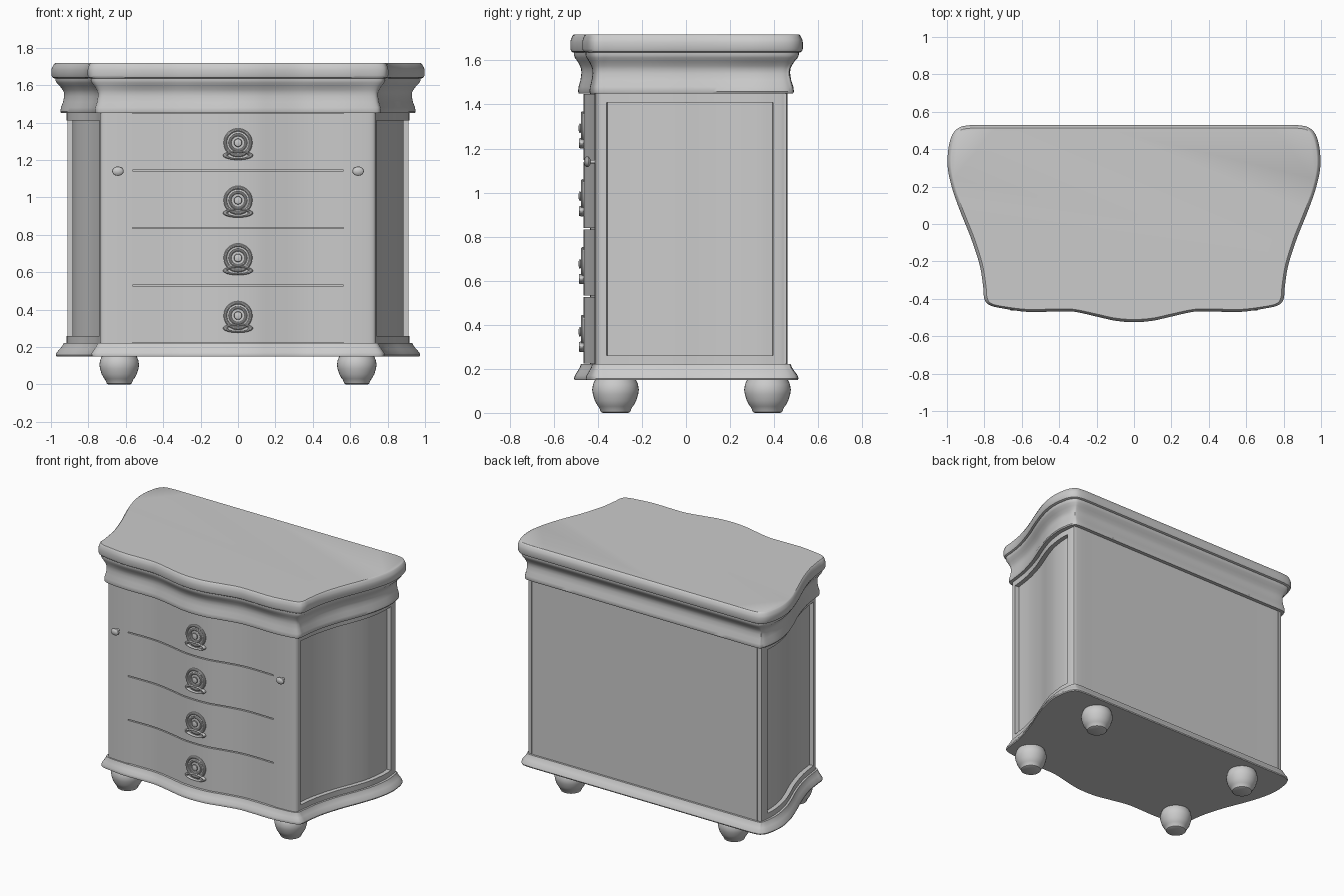
import bpy, bmesh, math
from mathutils import Vector, Matrix

if "Cube" in bpy.data.objects:
    bpy.data.objects.remove(bpy.data.objects["Cube"])

K = 6  # smoothing steps between outline points
# half plan outline, front centre to back centre: top x, y, body x, y
PLAN = [(0, -.525, 0, -.465), (.1, -.517, .1, -.459), (.2, -.495, .2, -.438),
        (.32, -.469, .32, -.417), (.42, -.468, .42, -.412), (.565, -.47, .565, -.415),
        (.68, -.455, .66, -.412), (.77, -.435, .715, -.405), (.80, -.40, .735, -.39),
        (.807, -.33, .74, -.36), (.825, -.22, .76, -.22), (.87, -.08, .805, -.06),
        (.93, .07, .86, .08), (.975, .2, .898, .2), (.997, .32, .915, .32),
        (.985, .44, .912, .395), (.95, .505, .905, .445), (.88, .528, .885, .46),
        (.70, .53, .70, .46), (.35, .53, .35, .46), (0, .53, 0, .46)]


def smooth_half(pts):
    pts = [Vector(p) for p in pts]
    flip = lambda p: Vector((-p[0], p[1]))
    ext = [flip(pts[1])] + pts + [flip(pts[-2])]
    out = []
    for i in range(1, len(ext) - 2):
        a, b, c, d = ext[i - 1:i + 3]
        for k in range(K):
            t = k / K
            out.append(.5 * (2 * b + (c - a) * t + (2 * a - 5 * b + 4 * c - d) * t * t
                             + (3 * b - a - 3 * c + d) * t ** 3))
    return out + [pts[-1]]


def full(half):
    return half + [Vector((-p.x, p.y)) for p in reversed(half[1:-1])]


def offset(loop, d):
    res = []
    for i, p in enumerate(loop):
        t = (loop[(i + 1) % len(loop)] - loop[i - 1]).normalized()
        res.append(p - d * Vector((t.y, -t.x)))
    return res


TOP = full(smooth_half([p[:2] for p in PLAN]))
BODY = full(smooth_half([p[2:] for p in PLAN]))
INNER = offset(BODY, .03)
N = len(BODY)


def loft(name, rings, matrix=Matrix()):
    """Skin closed rings of 3D points and cap both ends."""
    bm = bmesh.new()
    vs = [[bm.verts.new(matrix @ Vector(p)) for p in r] for r in rings]
    n = len(vs[0])
    for a, b in zip(vs, vs[1:]):
        for i in range(n):
            j = (i + 1) % n
            bm.faces.new((a[i], a[j], b[j], b[i]))
    bm.faces.new(vs[0][::-1])
    bm.faces.new(vs[-1])
    bmesh.ops.recalc_face_normals(bm, faces=bm.faces)
    me = bpy.data.meshes.new(name)
    bm.to_mesh(me)
    bm.free()
    ob = bpy.data.objects.new(name, me)
    bpy.context.collection.objects.link(ob)
    return ob


def moulding(name, profile):
    """Profile of (blend from body to top outline, z)."""
    loft(name, [[(*b.lerp(t, f), z) for b, t in zip(BODY, TOP)] for f, z in profile])


def strip(name, i, j, z0, z1):
    """Curved board following the body outline between two indices."""
    idx = range(i, j + 1)
    ring = [BODY[k % N] for k in idx] + [INNER[k % N] for k in reversed(idx)]
    loft(name, [[(*p, z) for p in ring] for z in (z0, z1)])


def lathe(name, profile, matrix, n=32):
    loft(name, [[(r * math.cos(a), r * math.sin(a), h)
                 for a in (2 * math.pi * k / n for k in range(n))] for r, h in profile], matrix)


def ring(name, loc, major, minor, squash=1):
    bpy.ops.mesh.primitive_torus_add(major_radius=major, minor_radius=minor, major_segments=36,
                                     minor_segments=10, location=loc,
                                     rotation=(math.pi / 2, 0, 0))
    ob = bpy.context.object
    ob.name = name
    ob.scale = (1, squash, 1)


# plinth, cornice and table top
moulding("base_moulding", [(.68, .15), (.72, .157), (.66, .17), (.45, .19), (.28, .207), (.2, .222)])
moulding("cornice", [(.36, 1.45), (.42, 1.458), (.38, 1.48), (.24, 1.51), (.17, 1.54), (.18, 1.56),
                     (.27, 1.575), (.45, 1.595), (.66, 1.612), (.74, 1.625), (.74, 1.64)])
moulding("top", [(.8, 1.636), (.93, 1.641), (1, 1.652), (1, 1.682), (.96, 1.695),
                 (.9, 1.703), (.84, 1.713), (.76, 1.717)])

# carcass with recessed side panels
loft("carcass", [[(*p, z) for p in INNER] for z in (.2, 1.47)])
strip("back_panel", 17 * K, N - 17 * K, .21, 1.46)
for side in ("right", "left"):
    def part(label, i, j, z0, z1):
        a, b = (i, j) if side == "right" else (N - j, N - i)
        strip(f"{side}_{label}", a, b, z0, z1)
    part("front_stile", 5 * K, 9 * K, .21, 1.46)
    part("back_stile", 15 * K, 17 * K, .21, 1.46)
    part("bottom_rail", 9 * K, 15 * K, .21, .26)
    part("top_rail", 9 * K, 15 * K, 1.41, 1.46)

# drawers with ring pulls
FRONT = Matrix.Rotation(math.pi / 2, 4, 'X')  # lathe axis towards the front
for d in range(4):
    z0 = .225 + d * .3075
    strip(f"drawer_{d + 1}", N - 5 * K + 0, N + 5 * K, z0, z0 + .3)
    zc = .368 + d * .308
    at = Matrix.Translation((0, -.463, zc)) @ FRONT
    lathe("pull_plate", [(.07, -.005), (.07, .005), (.05, .009), (.045, .004), (.03, .004)], at)
    ring("pull_rosette", (0, -.469, zc), .068, .009)
    ring("pull_inner_ring", (0, -.469, zc), .042, .007)
    lathe("pull_knob", [(.012, 0), (.012, .012), (.022, .016), (.02, .022), (.008, .025)], at)
    ring("pull_bail", (0, -.473, zc - .068), .067, .013, .3)

# door knobs and bun feet
for sx in (-1, 1):
    lathe("door_knob", [(.01, -.01), (.01, .022), (.022, .026), (.031, .034), (.029, .043),
                        (.018, .05), (.005, .052)],
          Matrix.Translation((sx * .642, -.411, 1.14)) @ FRONT @ Matrix.Diagonal((1, .8, 1, 1)), 24)
    for y in (-.32, .37):
        lathe("bun_foot", [(.058, 0), (.066, .004), (.075, .025), (.08, .03), (.094, .055),
                           (.103, .085), (.106, .105), (.102, .13), (.092, .152)],
              Matrix.Translation((sx * .635, y, 0)))

# smooth shading with crisp edges
for ob in bpy.data.objects:
    ob.select_set(True)
    bpy.context.view_layer.objects.active = ob
bpy.ops.object.shade_smooth_by_angle(angle=math.radians(35))
